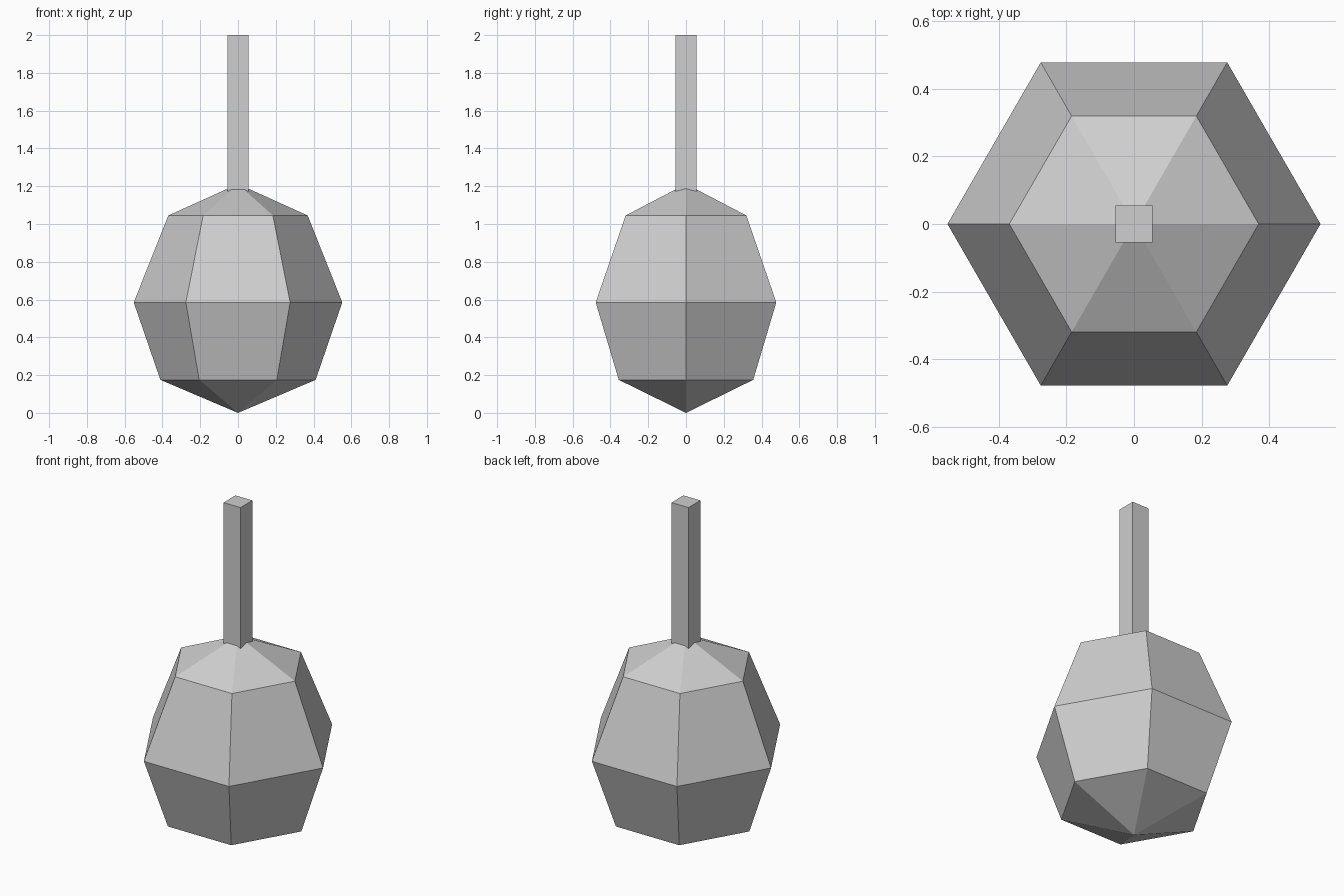
import bpy, bmesh, math

if "Cube" in bpy.data.objects:
    bpy.data.objects.remove(bpy.data.objects["Cube"])

grey = bpy.data.materials.new("plain grey")
grey.diffuse_color = (0.62, 0.62, 0.62, 1)
grey.use_nodes = True
grey.node_tree.nodes["Principled BSDF"].inputs["Base Color"].default_value = grey.diffuse_color


def make_object(name, bm):
    bmesh.ops.recalc_face_normals(bm, faces=bm.faces[:])
    mesh = bpy.data.meshes.new(name)
    bm.to_mesh(mesh)
    bm.free()
    mesh.materials.append(grey)
    obj = bpy.data.objects.new(name, mesh)
    bpy.context.collection.objects.link(obj)
    return obj


# Faceted six-sided bulb: (radius, height) rings between two points
SIDES = 6
PROFILE = [(0.411, 0.175), (0.552, 0.585), (0.369, 1.045)]
bm = bmesh.new()
rings = []
for radius, z in PROFILE:
    angles = [2 * math.pi * i / SIDES for i in range(SIDES)]
    rings.append([bm.verts.new((radius * math.cos(a), radius * math.sin(a), z)) for a in angles])
bottom = bm.verts.new((0, 0, 0))
top = bm.verts.new((0, 0, 1.212))
for i in range(SIDES):
    j = (i + 1) % SIDES
    for low, high in zip(rings, rings[1:]):
        bm.faces.new((low[i], low[j], high[j], high[i]))
    bm.faces.new((bottom, rings[0][j], rings[0][i]))
    bm.faces.new((top, rings[-1][i], rings[-1][j]))
make_object("bulb", bm)

# Square stem, sunk slightly into the top of the bulb
STEM_LOW, STEM_HIGH, STEM_WIDTH = 1.15, 2.0, 0.11
bm = bmesh.new()
bmesh.ops.create_cube(bm, size=1)
bmesh.ops.scale(bm, vec=(STEM_WIDTH, STEM_WIDTH, STEM_HIGH - STEM_LOW), verts=bm.verts[:])
bmesh.ops.translate(bm, vec=(0, 0, (STEM_LOW + STEM_HIGH) / 2), verts=bm.verts[:])
make_object("stem", bm)
